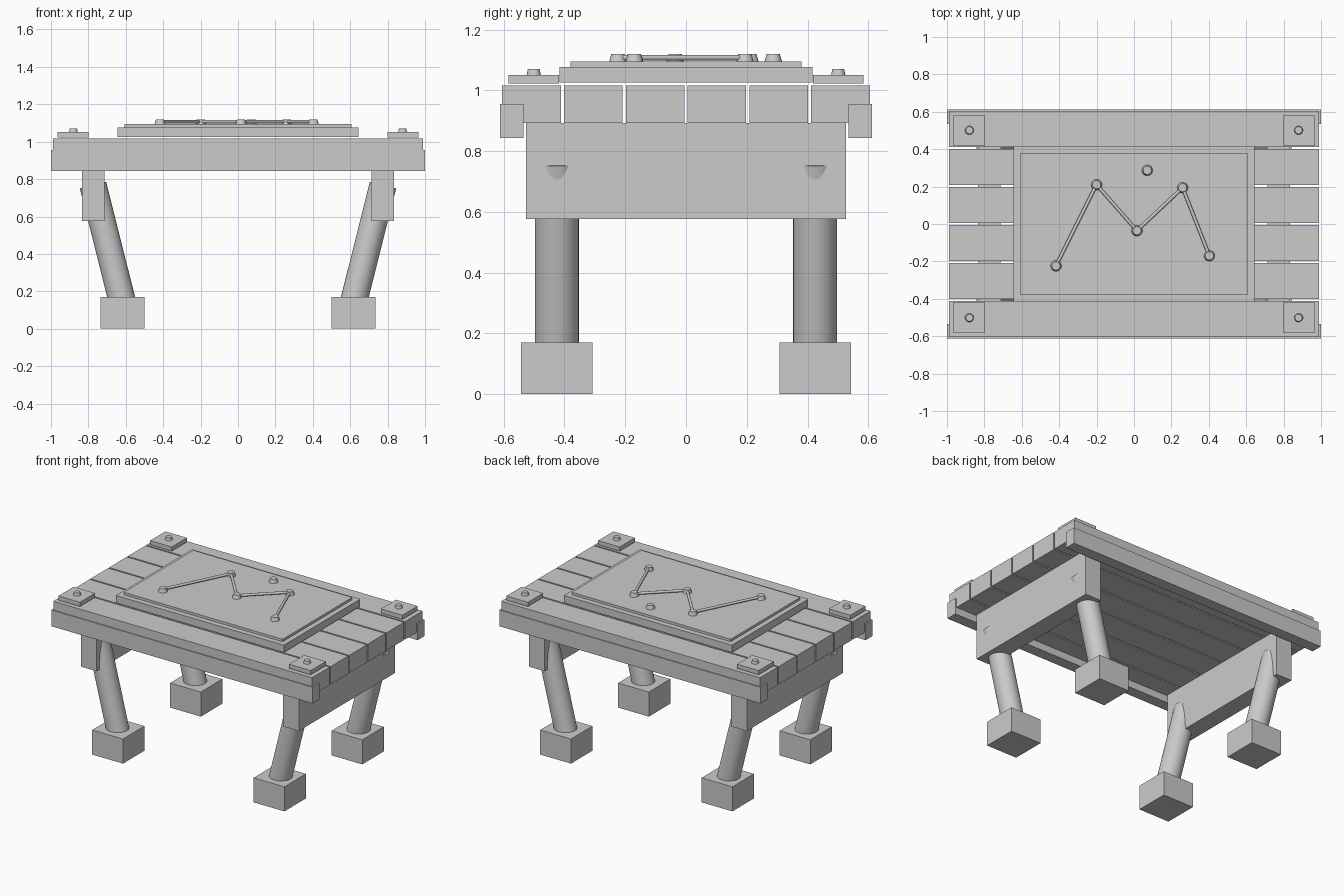
import bpy
import math
from mathutils import Vector

if "Cube" in bpy.data.objects:
    bpy.data.objects.remove(bpy.data.objects["Cube"])

GREY = bpy.data.materials.new("plain_grey")
GREY.diffuse_color = (0.6, 0.6, 0.6, 1)
GREY.use_nodes = True
GREY.node_tree.nodes["Principled BSDF"].inputs["Base Color"].default_value = GREY.diffuse_color


def finish(name):
    ob = bpy.context.object
    ob.name = name
    ob.data.materials.append(GREY)
    return ob


def box(name, x, y, z):
    """Box from (min, max) pairs on each axis."""
    bpy.ops.mesh.primitive_cube_add(size=1, location=[(a + b) / 2 for a, b in (x, y, z)])
    ob = finish(name)
    ob.scale = [b - a for a, b in (x, y, z)]
    bpy.ops.object.transform_apply(location=False, rotation=False, scale=True)
    return ob


def rod(name, start, end, r1, r2=None, sides=24):
    """Round bar or tapered peg between two points."""
    a, b = Vector(start), Vector(end)
    bpy.ops.mesh.primitive_cone_add(vertices=sides, radius1=r1, radius2=r1 if r2 is None else r2,
                                    depth=(b - a).length, location=(a + b) / 2)
    ob = finish(name)
    ob.rotation_euler = (b - a).to_track_quat('Z', 'Y').to_euler()
    bpy.ops.object.shade_smooth_by_angle(angle=math.radians(40))
    return ob


def span(s, a, b):
    """Interval mirrored to the side given by s."""
    return tuple(sorted((s * a, s * b)))


# Table top planks
for i in range(6):
    y = (i - 2.5) * 0.2033
    box("plank", (-0.99, 0.99), (y - 0.0965, y + 0.0965), (0.893, 1.016))

# Long edge rails and cross beams under the planks
for s in (-1, 1):
    box("edge_rail", (-1, 1), span(s, 0.535, 0.612), (0.843, 0.955))
    box("cross_beam", span(s, 0.714, 0.834), (-0.527, 0.527), (0.576, 0.893))

# Splayed legs, block feet and corner plates with studs
for sx in (-1, 1):
    for sy in (-1, 1):
        rod("leg", (sx * 0.60, sy * 0.425, 0.07), (sx * 0.775, sy * 0.425, 0.768), 0.0725, sides=32)
        box("foot", span(sx, 0.50, 0.735), span(sy, 0.308, 0.543), (0, 0.17))
        box("corner_plate", span(sx, 0.80, 0.965), span(sy, 0.418, 0.584), (1.022, 1.051))
        rod("corner_stud", (sx * 0.88, sy * 0.501, 1.05), (sx * 0.88, sy * 0.501, 1.07), 0.0235, 0.0195)

# Raised board with an upper sheet
box("board", (-0.643, 0.643), (-0.417, 0.417), (1.026, 1.077))
box("board_sheet", (-0.608, 0.608), (-0.38, 0.38), (1.077, 1.094))

# Pins joined by a thin zigzag rod, plus one loose pin
points = [(-0.417, -0.224), (-0.2, 0.21), (0.016, -0.036), (0.26, 0.194), (0.403, -0.17)]
for x, y in points + [(0.071, 0.287)]:
    rod("pin", (x, y, 1.094), (x, y, 1.119), 0.029, 0.022)
for (x1, y1), (x2, y2) in zip(points, points[1:]):
    rod("link_rod", (x1, y1, 1.107), (x2, y2, 1.107), 0.009, sides=12)
